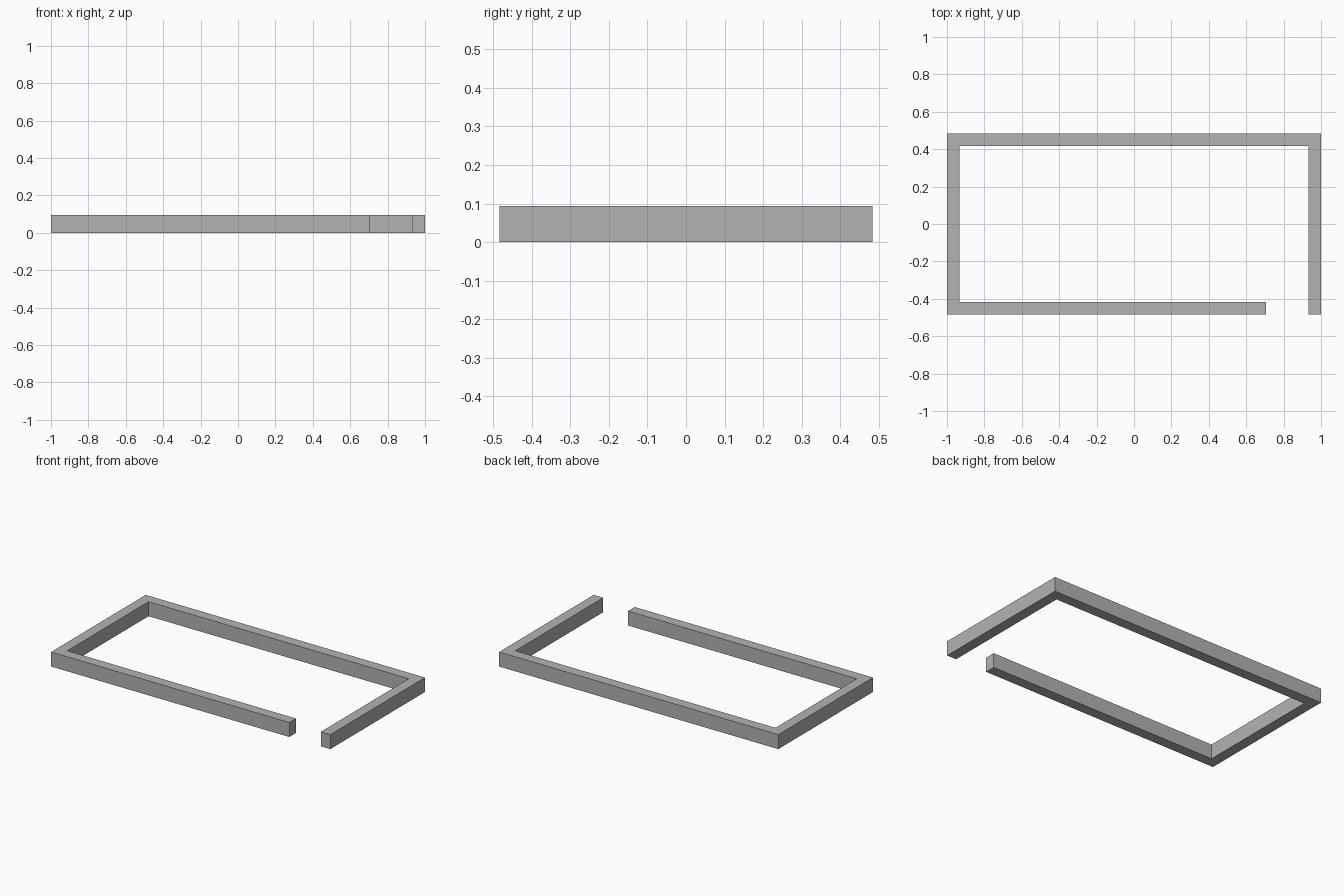
import bpy
import bmesh

cube = bpy.data.objects.get("Cube")
if cube:
    bpy.data.objects.remove(cube, do_unlink=True)

HALF_X, HALF_Y = 1.0, 0.484
THICK, HEIGHT = 0.068, 0.094
GAP_X = 0.706  # where the front wall stops
IN_X, IN_Y = HALF_X - THICK, HALF_Y - THICK

grey = bpy.data.materials.new("wall_grey")
grey.use_nodes = True
colour = (0.45, 0.45, 0.45, 1.0)
grey.diffuse_color = colour
grey.node_tree.nodes["Principled BSDF"].inputs["Base Color"].default_value = colour

# Open rectangular wall: outer edge, then back along the inner edge
outline = [
    (GAP_X, -HALF_Y), (GAP_X, -IN_Y), (-IN_X, -IN_Y), (-IN_X, IN_Y),
    (IN_X, IN_Y), (IN_X, -HALF_Y), (HALF_X, -HALF_Y), (HALF_X, HALF_Y),
    (-HALF_X, HALF_Y), (-HALF_X, -HALF_Y),
]

# Extrude the floor plan upward
bm = bmesh.new()
base = bm.faces.new([bm.verts.new((x, y, 0)) for x, y in outline])
result = bmesh.ops.extrude_face_region(bm, geom=[base])
top = [v for v in result["geom"] if isinstance(v, bmesh.types.BMVert)]
bmesh.ops.translate(bm, verts=top, vec=(0, 0, HEIGHT))

# Keep the floor-plan face as the underside
if not any(all(v.co.z < HEIGHT / 2 for v in f.verts) for f in bm.faces):
    bm.faces.new([v for v in bm.verts if v.co.z < HEIGHT / 2])
bmesh.ops.recalc_face_normals(bm, faces=bm.faces[:])

mesh = bpy.data.meshes.new("perimeter_wall")
bm.to_mesh(mesh)
bm.free()
mesh.materials.append(grey)
wall = bpy.data.objects.new("perimeter_wall", mesh)
bpy.context.collection.objects.link(wall)
